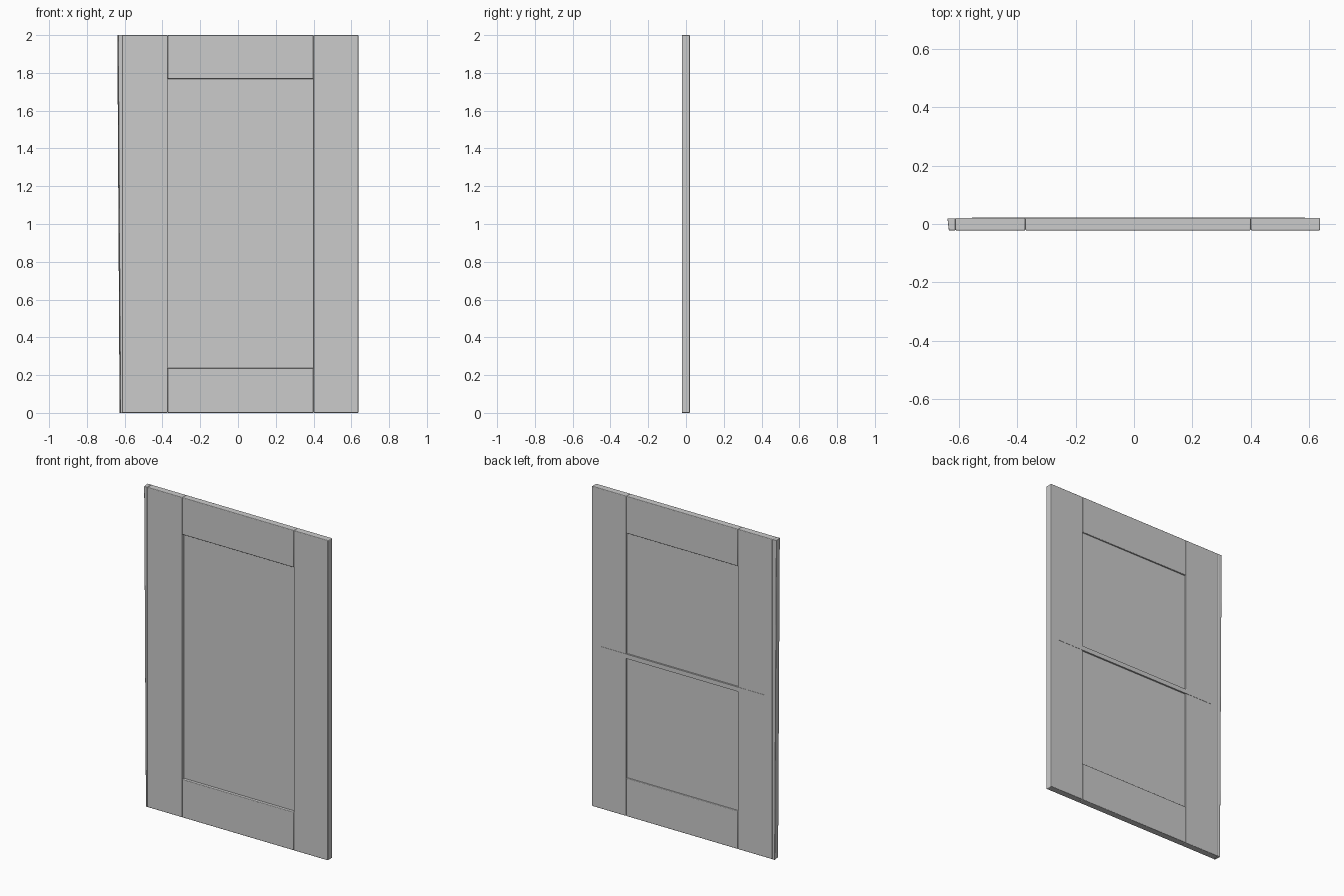
import bpy

if "Cube" in bpy.data.objects:
    bpy.data.objects.remove(bpy.data.objects["Cube"])

F, B = -0.022, 0.0205   # front and back faces of the frame


def prism(name, outline, z0, z1, top=None, bevel=0.0):
    """Solid between a bottom outline and an optional different top outline."""
    top = top or outline
    n = len(outline)
    verts = [(x, y, z0) for x, y in outline] + [(x, y, z1) for x, y in top]
    faces = [tuple(reversed(range(n))), tuple(range(n, 2 * n))]
    faces += [(i, (i + 1) % n, n + (i + 1) % n, n + i) for i in range(n)]
    mesh = bpy.data.meshes.new(name)
    mesh.from_pydata(verts, [], faces)
    ob = bpy.data.objects.new(name, mesh)
    bpy.context.collection.objects.link(ob)
    if bevel:
        m = ob.modifiers.new("rounded_edges", 'BEVEL')
        m.width = bevel
        m.segments = 3
        bpy.ops.object.select_all(action='DESELECT')
        ob.select_set(True)
        bpy.context.view_layer.objects.active = ob
        bpy.ops.object.shade_smooth_by_angle()
    return ob


def box(name, x0, x1, y0, y1, z0, z1, bevel=0.0):
    return prism(name, [(x0, y0), (x1, y0), (x1, y1), (x0, y1)], z0, z1, bevel=bevel)


# Frame: two stiles and two rails with softened edges
box("left_stile", -0.612, -0.372, F, B, 0, 2, 0.004)
box("right_stile", 0.40, 0.637, F, B, 0, 2, 0.004)
box("bottom_rail", -0.372, 0.40, F, B, 0, 0.238, 0.004)
box("top_rail", -0.372, 0.40, F, B, 1.768, 2, 0.004)

# Recessed centre panel, tongued into the frame
box("panel", -0.385, 0.413, -0.003, 0.012, 0.225, 1.781)

# Tapered scribe strip on the left edge, undercut towards the front
prism("scribe_strip",
      [(-0.622, F), (-0.612, F), (-0.612, B - 0.001), (-0.627, B - 0.001)], 0, 2,
      top=[(-0.634, F), (-0.612, F), (-0.612, B - 0.001), (-0.639, B - 0.001)],
      bevel=0.0015)

# Thin brace across the back
box("back_brace", -0.555, 0.585, 0.012, 0.022, 0.986, 1.014)
